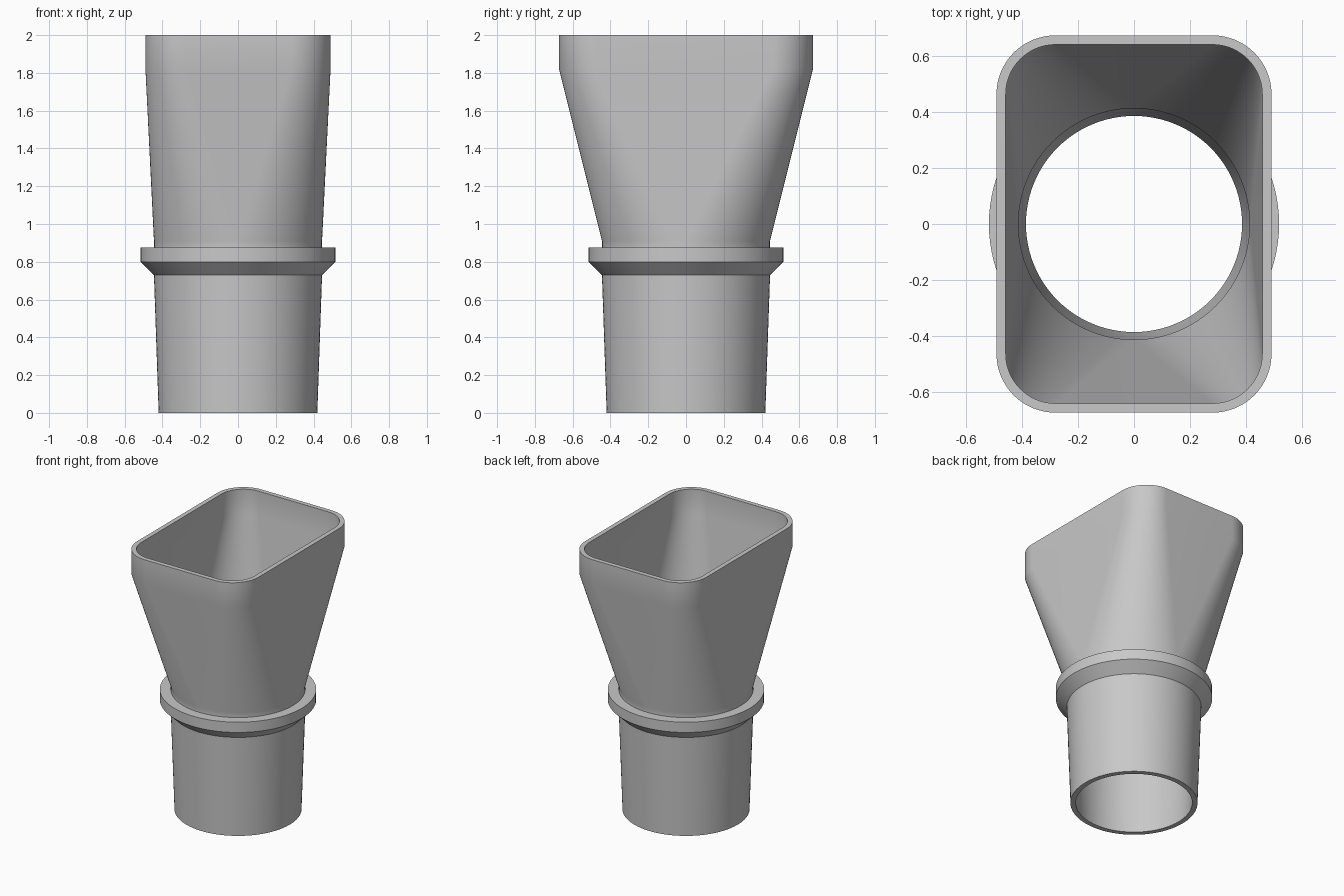
import bpy
import bmesh
from math import cos, sin, pi, radians

STEPS = 24  # segments per corner arc


def ring(bm, z, half_x, half_y, radius):
    """Rounded rectangle; a full circle when both halves equal the radius."""
    verts = []
    for k, (sx, sy) in enumerate([(1, 1), (-1, 1), (-1, -1), (1, -1)]):
        cx, cy = sx * (half_x - radius), sy * (half_y - radius)
        for i in range(STEPS + 1):
            a = (k + i / STEPS) * pi / 2
            verts.append(bm.verts.new((cx + radius * cos(a), cy + radius * sin(a), z)))
    return verts


def circle(z, r):
    return (z, r, r, r)


# Remove the default cube
cube = bpy.data.objects.get("Cube")
if cube:
    bpy.data.objects.remove(cube, do_unlink=True)

# Grey plastic
grey = bpy.data.materials.new("grey plastic")
grey.use_nodes = True
colour = (0.58, 0.58, 0.58, 1)
grey.diffuse_color = colour
for node in grey.node_tree.nodes:
    if node.type == 'BSDF_PRINCIPLED':
        node.inputs["Base Color"].default_value = colour

# Wall cross-section: outside going up, then inside going down
sections = [
    circle(0, 0.42), circle(0.73, 0.445),                           # tapered spigot
    circle(0.80, 0.517), circle(0.875, 0.517), circle(0.875, 0.445),  # stop collar
    circle(0.91, 0.445),
    (1.82, 0.49, 0.672, 0.21), (2.0, 0.49, 0.672, 0.21),            # outer mouth
    (2.0, 0.457, 0.639, 0.177), (1.82, 0.457, 0.639, 0.177),        # inner mouth
    circle(0.91, 0.412), circle(0.73, 0.412), circle(0, 0.385),     # bore
]

# Loft the closed wall; round-to-square flats collapse to triangles
bm = bmesh.new()
rings = [ring(bm, *s) for s in sections]
for lower, upper in zip(rings, rings[1:] + rings[:1]):
    n = len(lower)
    for i in range(n):
        j = (i + 1) % n
        bm.faces.new((lower[i], lower[j], upper[j], upper[i]))
bmesh.ops.remove_doubles(bm, verts=bm.verts, dist=0.0001)
bmesh.ops.recalc_face_normals(bm, faces=bm.faces)

mesh = bpy.data.meshes.new("pipe_adapter")
bm.to_mesh(mesh)
bm.free()
mesh.materials.append(grey)
adapter = bpy.data.objects.new("pipe_adapter", mesh)
bpy.context.collection.objects.link(adapter)

# Smooth walls with sharp rims
bpy.ops.object.select_all(action='DESELECT')
adapter.select_set(True)
bpy.context.view_layer.objects.active = adapter
bpy.ops.object.shade_smooth_by_angle(angle=radians(30))
